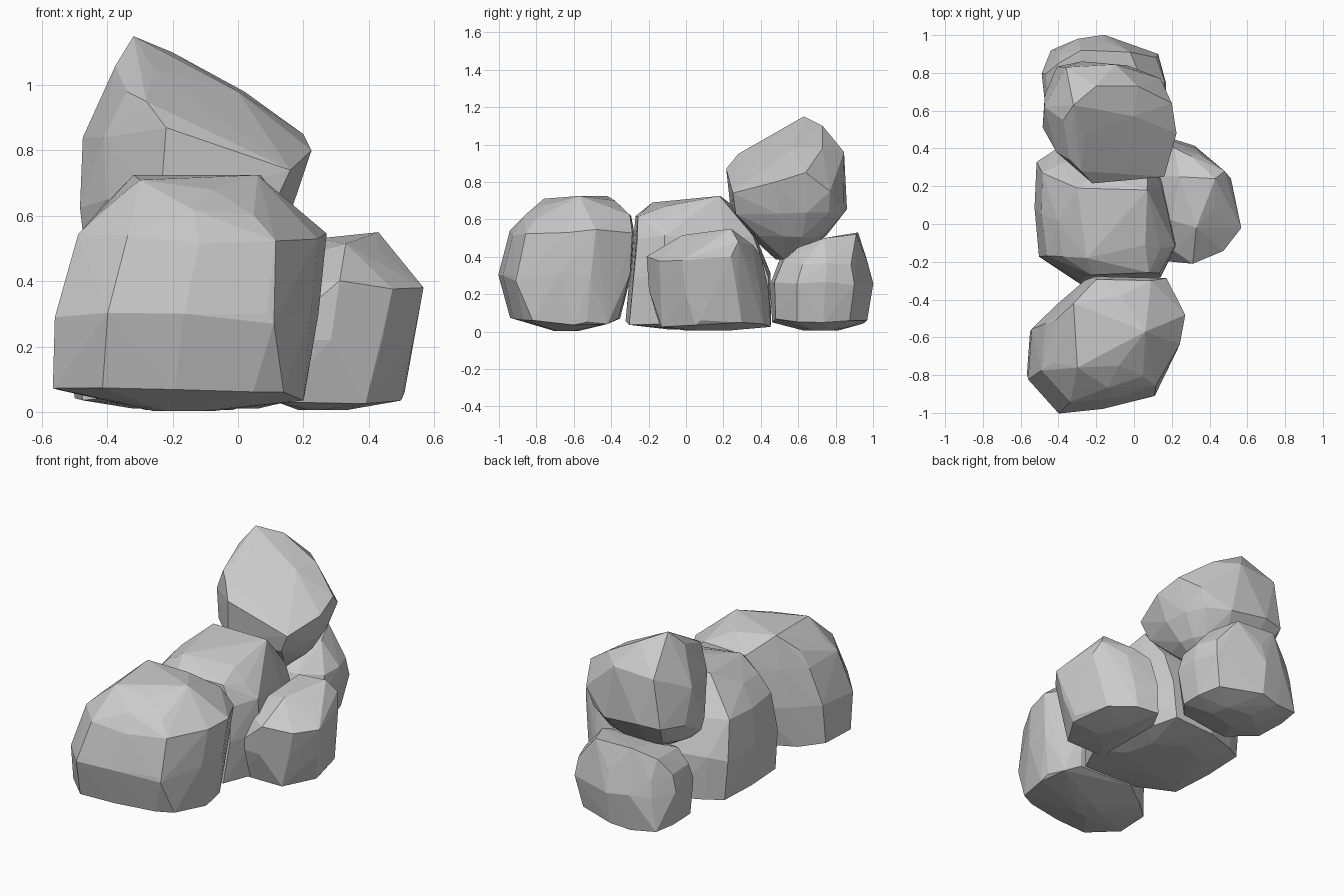
import bpy, bmesh, random

random.seed(4)


def rock(name, outline, levels, corners, jitter=0.008):
    """Faceted boulder: plan outline fitted to a box (z, x0, x1, y0, y1) at each level,
    plus a few crown and foot corners (x, y, z), wrapped in a convex hull."""
    xs, ys = zip(*outline)
    x_min, x_len = min(xs), max(xs) - min(xs)
    y_min, y_len = min(ys), max(ys) - min(ys)
    bm = bmesh.new()
    for i, (z, x0, x1, y0, y1) in enumerate(levels):
        for k, (px, py) in enumerate(outline):
            if i == 0 and k % 2:       # fewer corners underneath
                continue
            u, v = (px - x_min) / x_len, (py - y_min) / y_len
            # small random pull and lift for uneven facets
            s = 1 - random.uniform(-1.5 * jitter, 1.5 * jitter)
            u, v = 0.5 + (u - 0.5) * s, 0.5 + (v - 0.5) * s
            dz = random.uniform(-2, 2) * jitter if i else 0
            bm.verts.new((x0 + u * (x1 - x0), y0 + v * (y1 - y0), z + dz))
    for p in corners:
        bm.verts.new(p)
    bmesh.ops.convex_hull(bm, input=bm.verts[:])
    bmesh.ops.delete(bm, geom=[v for v in bm.verts if not v.link_faces], context='VERTS')
    bmesh.ops.remove_doubles(bm, verts=bm.verts[:], dist=0.03)
    bmesh.ops.recalc_face_normals(bm, faces=bm.faces[:])
    me = bpy.data.meshes.new(name)
    bm.to_mesh(me)
    bm.free()
    ob = bpy.data.objects.new(name, me)
    bpy.context.collection.objects.link(ob)
    return ob


# Large boulder at the front
rock("front_rock",
     [(-.40, -1.0), (-.16, -.98), (.10, -.91), (.24, -.67), (.27, -.5),
      (.16, -.29), (-.25, -.28), (-.42, -.42), (-.55, -.55), (-.57, -.82)],
     [(.002, -.26, -.08, -.70, -.58), (.06, -.57, .20, -.94, -.35), (.30, -.56, .25, -1.0, -.29),
      (.53, -.49, .27, -.94, -.28), (.61, -.43, .17, -.88, -.29)],
     [(-.32, -.42, .725), (-.07, -.38, .70), (.06, -.57, .725), (-.08, -.75, .68), (-.30, -.76, .71),
      (.14, -.82, .06), (.20, -.60, .035), (.17, -.42, .04), (.11, -.91, .27)])

# Boulder in the middle
rock("middle_rock",
     [(-.52, .33), (-.42, .39), (-.2, .45), (.08, .44), (.16, .25), (.19, .1),
      (.24, -.12), (.15, -.29), (-.28, -.31), (-.5, -.18), (-.53, .08)],
     [(.01, -.32, .06, -.08, .28), (.05, -.50, .19, -.32, .45), (.30, -.53, .23, -.30, .45),
      (.50, -.49, .22, -.28, .37), (.61, -.40, .14, -.27, .29)],
     [(-.30, .19, .72), (.07, .18, .725), (.06, -.11, .67), (-.25, -.18, .69), (-.1, .23, .69)])

# Smaller boulder on the right
rock("right_rock",
     [(.3, -.2), (.47, -.13), (.57, 0), (.51, .28), (.35, .41),
      (.2, .45), (.1, .3), (.08, .05), (.2, -.13)],
     [(.005, .18, .33, 0, .24), (.04, .10, .50, -.13, .45), (.22, .08, .535, -.20, .44),
      (.39, .10, .57, -.21, .40)],
     [(.43, .24, .55), (.24, .25, .53), (.43, .09, .50), (.33, -.02, .515),
      (.20, .02, .48), (.48, .28, .48), (.30, .36, .46),
      (.39, -.13, .025), (.51, .08, .06), (.12, -.14, .03), (.10, -.19, .22)])

# Tilted boulder resting on top
rock("top_rock",
     [(-.22, .22), (.15, .25), (.22, .48), (.2, .64), (.14, .76), (0, .84),
      (-.26, .86), (-.4, .83), (-.47, .68), (-.48, .5), (-.4, .37)],
     [(.385, -.22, -.06, .48, .60), (.50, -.41, .09, .37, .75), (.64, -.48, .17, .24, .86)],
     [(-.32, .63, 1.15), (-.20, .73, 1.10), (.02, .73, .98), (-.375, .55, 1.06), (-.26, .48, 1.05),
      (-.34, .34, .98), (-.28, .28, .95), (0, .57, .98), (-.07, .46, .95), (-.22, .215, .87),
      (.16, .25, .74), (.225, .48, .80), (.20, .64, .85), (.14, .77, .75), (-.10, .845, .96),
      (-.36, .83, .94), (-.475, .62, .84), (-.41, .38, .84), (-.475, .53, .55)])

# Low boulder at the back
rock("back_rock",
     [(-.49, .8), (-.41, .92), (-.3, .98), (-.16, 1.0), (.12, .9),
      (.165, .75), (.16, .6), (.05, .48), (-.3, .46), (-.47, .6)],
     [(.005, -.28, -.02, .63, .82), (.055, -.46, .13, .46, .97), (.26, -.49, .17, .45, 1.0),
      (.37, -.47, .16, .50, .97)],
     [(-.28, .92, .53), (-.02, .91, .52), (.05, .74, .50), (-.30, .74, .50),
      (-.38, .62, .45), (0, .60, .45), (-.40, .85, .47), (-.44, .92, .06)])
